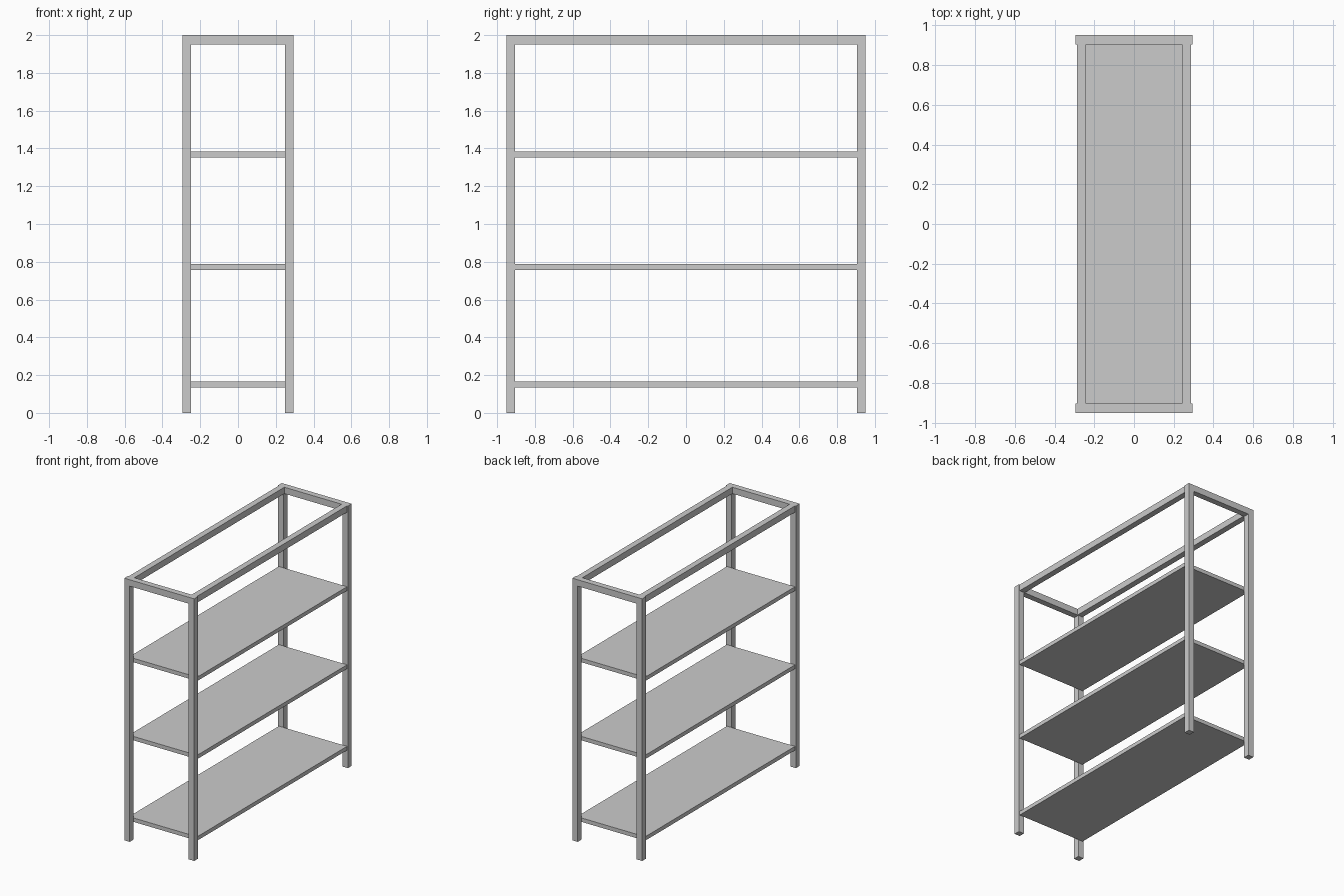
import bpy, bmesh
from mathutils import Vector

if "Cube" in bpy.data.objects:
    bpy.data.objects.remove(bpy.data.objects["Cube"])

W, D, H, T = 0.295, 0.95, 2.0, 0.046   # half width, half depth, height, bar size
IN = 0.288                             # half width of shelves and long rails


def finish(name, bm):
    bmesh.ops.recalc_face_normals(bm, faces=bm.faces)
    me = bpy.data.meshes.new(name)
    bm.to_mesh(me)
    bm.free()
    ob = bpy.data.objects.new(name, me)
    bpy.context.collection.objects.link(ob)
    return ob


def box(name, x0, x1, y0, y1, z0, z1):
    bm = bmesh.new()
    bmesh.ops.create_cube(bm, size=1)
    bmesh.ops.scale(bm, vec=(x1 - x0, y1 - y0, z1 - z0), verts=bm.verts)
    bmesh.ops.translate(bm, vec=((x0 + x1) / 2, (y0 + y1) / 2, (z0 + z1) / 2), verts=bm.verts)
    return finish(name, bm)


def end_frame(name, y):
    # inverted U: two posts joined by a flush top bar
    outline = [(-W, 0), (-W + T, 0), (-W + T, H - T - 0.003), (W - T, H - T - 0.003),
               (W - T, 0), (W, 0), (W, H), (-W, H)]
    bm = bmesh.new()
    face = bm.faces.new([bm.verts.new((x, y, z)) for x, z in outline])
    ext = bmesh.ops.extrude_face_region(bm, geom=[face])
    verts = [g for g in ext["geom"] if isinstance(g, bmesh.types.BMVert)]
    bmesh.ops.translate(bm, vec=Vector((0, T, 0)), verts=verts)
    return finish(name, bm)


# end frames
end_frame("front_frame", -D)
end_frame("back_frame", D - T)

# long top rails, set slightly in from the posts
L = D - T
box("left_top_rail", -IN, -IN + T, -L, L, H - T - 0.003, H)
box("right_top_rail", IN - T, IN, -L, L, H - T - 0.003, H)

# shelves between the frames
for name, z in (("lower_shelf", 0.135), ("middle_shelf", 0.757), ("upper_shelf", 1.353)):
    box(name, -IN, IN, -L, L, z, z + 0.03)
